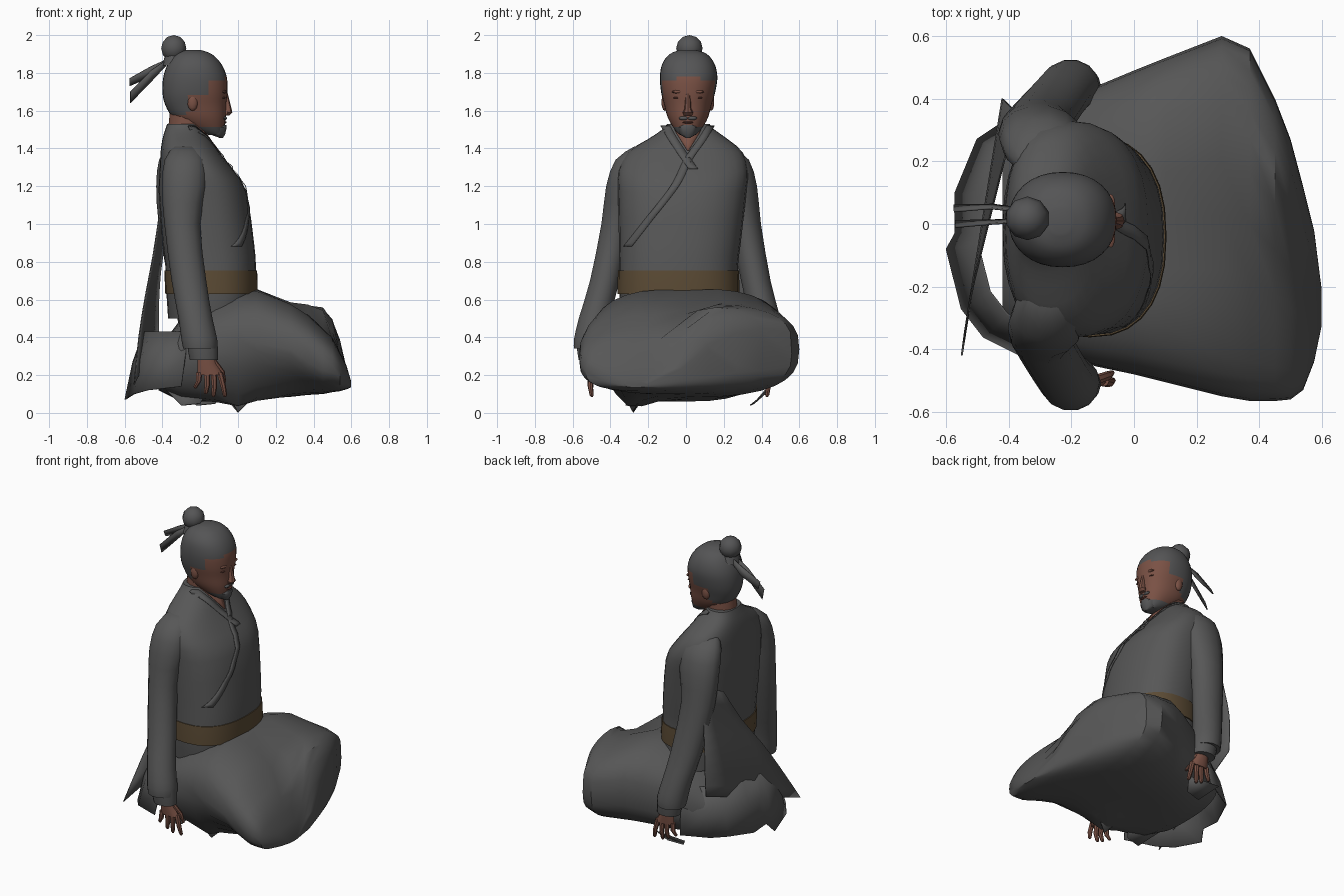
import bpy, bmesh, math
from mathutils import Vector

if "Cube" in bpy.data.objects:
    bpy.data.objects.remove(bpy.data.objects["Cube"])


def material(name, col):
    m = bpy.data.materials.new(name)
    m.diffuse_color = (*col, 1)
    m.use_nodes = True
    m.node_tree.nodes["Principled BSDF"].inputs["Base Color"].default_value = m.diffuse_color
    return m


ROBE = material("charcoal cloth", (0.095, 0.095, 0.095))
HAIR = material("grey hair", (0.09, 0.09, 0.092))
SKIN = material("brown skin", (0.195, 0.083, 0.059))
DARK = material("dark skin line", (0.11, 0.04, 0.03))
BELT = material("brown belt", (0.105, 0.07, 0.035))


def finish(name, bm, mats, rule=None, angle=40, thick=0):
    bmesh.ops.recalc_face_normals(bm, faces=bm.faces)
    if rule:
        for f in bm.faces:
            f.material_index = rule(f.calc_center_median())
    me = bpy.data.meshes.new(name)
    bm.to_mesh(me)
    bm.free()
    ob = bpy.data.objects.new(name, me)
    bpy.context.collection.objects.link(ob)
    for m in mats:
        me.materials.append(m)
    if thick:
        s = ob.modifiers.new("thickness", 'SOLIDIFY')
        s.thickness, s.offset = thick, 0
    bpy.ops.object.select_all(action='DESELECT')
    ob.select_set(True)
    bpy.context.view_layer.objects.active = ob
    bpy.ops.object.shade_smooth_by_angle(angle=math.radians(angle))
    return ob


def dense(rows, k):
    """Catmull-Rom interpolation of section rows."""
    out = []
    for i in range(len(rows) - 1):
        p = [rows[max(0, min(len(rows) - 1, i + j))] for j in (-1, 0, 1, 2)]
        for s in range(k):
            t = s / k
            out.append(tuple(0.5 * (2 * b + (c - a) * t + (2 * a - 5 * b + 4 * c - d) * t * t
                                    + (3 * b - a - 3 * c + d) * t ** 3) for a, b, c, d in zip(*p)))
    return out + [rows[-1]]


def sweep_ring(r, n, p):
    t, a0, a1, b0, b1 = r
    for i in range(n):
        c, s = math.cos(2 * math.pi * i / n), math.sin(2 * math.pi * i / n)
        yield ((a0 + a1) / 2 + (a1 - a0) / 2 * math.copysign(abs(c) ** (2 / p), c),
               (b0 + b1) / 2 + (b1 - b0) / 2 * math.copysign(abs(s) ** (2 / p), s))


def loft(name, rows, mats, n=16, p=2.0, k=1, along='Z', rule=None, tweak=None, angle=40):
    """Closed loft; each row is (position, a_min, a_max, b_min, b_max)."""
    bm = bmesh.new()
    rings = []
    for r in dense(rows, k):
        co = [Vector((a, b, r[0]) if along == 'Z' else (r[0], a, b)) for a, b in sweep_ring(r, n, p)]
        rings.append([bm.verts.new(tweak(v, r) if tweak else v) for v in co])
    for u, v in zip(rings, rings[1:]):
        for i in range(n):
            bm.faces.new((u[i], u[(i + 1) % n], v[(i + 1) % n], v[i]))
    bm.faces.new(rings[0])
    bm.faces.new(rings[-1])
    return finish(name, bm, mats, rule, angle)


def sheet(name, rows, mat, thick=0.006):
    bm = bmesh.new()
    vs = [[bm.verts.new(c) for c in r] for r in rows]
    for u, v in zip(vs, vs[1:]):
        for i in range(len(u) - 1):
            bm.faces.new((u[i], u[i + 1], v[i + 1], v[i]))
    return finish(name, bm, [mat], thick=thick)


def ball(name, loc, size, mat, seg=12):
    bm = bmesh.new()
    bmesh.ops.create_uvsphere(bm, u_segments=seg, v_segments=seg // 2 + 1, radius=1)
    for v in bm.verts:
        v.co = Vector(a * b for a, b in zip(v.co, size)) + Vector(loc)
    return finish(name, bm, [mat])


# Torso of the robe and belt
torso = [(0.5, -.37, .08, -.34, .27), (.65, -.38, .098, -.355, .275), (.78, -.385, .095, -.355, .275),
         (.9, -.4, .085, -.355, .29), (1.17, -.42, .045, -.36, .32), (1.28, -.415, -.02, -.36, .33),
         (1.38, -.41, -.1, -.31, .30), (1.45, -.4, -.15, -.2, .22), (1.5, -.385, -.19, -.125, .15),
         (1.53, -.375, -.21, -.1, .125)]
loft("robe_torso", torso, [ROBE], n=28, p=2.4, k=2)
loft("belt", [(.63, -.385, .104, -.362, .282), (.7, -.388, .104, -.362, .282), (.755, -.39, .101, -.36, .28)],
     [BELT], n=28, p=2.4)


def chest(y, z, lift):
    """Point on the torso front at (y, z)."""
    t, x0, x1, y0, y1 = min(dense(torso, 8), key=lambda r: abs(r[0] - z))
    q = min(.98, abs((y - (y0 + y1) / 2) / ((y1 - y0) / 2)))
    return ((x0 + x1) / 2 + (x1 - x0) / 2 * (1 - q ** 2.4) ** (1 / 2.4) + lift, y, z)


# Bare neck opening and crossed collar bands
sheet("neck_opening", [[chest(.01 + s * w, z, .004) for s in (-1, 0, 1)]
                       for z, w in ((1.39, .004), (1.44, .035), (1.48, .06), (1.52, .08))], SKIN, .004)


def band(name, path, w, lift):
    sheet(name, [[chest(y - w, z, lift), chest(y, z, lift), chest(y + w, z, lift)]
                 for y, z in dense(path, 5)], ROBE, .003)


band("collar_right", [(-.11, 1.52), (-.07, 1.45), (-.01, 1.36), (.04, 1.29)], .025, .003)
band("collar_left", [(.13, 1.52), (.08, 1.44), (.01, 1.34), (-.06, 1.2), (-.2, 1.02), (-.31, .88)], .022, .003)

# Sleeves, cuffs and hands on both sides
arm = [(1.41, -.28, -.225, .06, .05), (1.34, -.28, -.285, .108, .09), (1.2, -.285, -.335, .118, .09),
       (1.0, -.295, -.365, .095, .085), (.7, -.26, -.43, .092, .08), (.5, -.225, -.485, .09, .085),
       (.39, -.205, -.505, .095, .09), (.34, -.2, -.51, .09, .085)]
cuff = [(.38, -.19, -.51, .08, .07), (.33, -.185, -.51, .08, .068), (.28, -.18, -.51, .075, .06)]
palm = [(.33, -.175, -.505, .04, .03), (.26, -.165, -.505, .05, .026), (.2, -.148, -.503, .068, .02)]
tips = [(-.205, -.225, .13), (-.165, -.17, .1), (-.13, -.13, .085), (-.098, -.07, .085)]
for side, f in (("right", 1), ("left", -.86)):
    def conv(rows):
        back = 0 if f > 0 else .03
        return [(z, x - a - back * min(1, max(0, z - .4) * 2), x + a, y * f - b, y * f + b) for z, x, y, a, b in rows]
    loft(side + "_sleeve", conv(arm), [ROBE], n=14, k=2)
    loft(side + "_cuff", conv(cuff), [ROBE], n=14)
    loft(side + "_palm", conv(palm), [SKIN], n=10)
    for i, (xa, xb, z) in enumerate(tips):
        xm = (xa + xb) / 2
        loft(f"{side}_finger_{i}", conv([(.215, xa, -.503, .018, .016), ((.2 + z) / 2, xm + .005, -.507, .015, .014),
                                         (z + .01, xb, -.5, .012, .011), (z, xb, -.498, .006, .006)]), [SKIN], n=7)
    loft(side + "_thumb", conv([(.28, -.13, -.5, .016, .016), (.22, -.085, -.485, .015, .015),
                                (.16, -.07, -.475, .008, .008)]), [SKIN], n=7)


def ramp(v, a, b):
    t = max(0, min(1, (v - a) / (b - a)))
    return t * t * (3 - 2 * t)


# Crossed legs under the robe: dip between thighs, raised left shin, low fold under the right thigh
def lap_shape(v, r):
    if v.z > (r[3] + r[4]) / 2:
        v.z -= .045 * math.exp(-((v.y + .02) / .12) ** 2) * ramp(v.x, .05, .2)
        v.z += .125 * ramp(v.x, .3, .46) * ramp(v.y, -.13, .06)
    elif r[4] - v.z > .05:
        v.z -= .07 * math.exp(-((v.y + .3) / .12) ** 2 - (v.x / .12) ** 2)
        v.z += .05 * ramp(-v.y, .3, .52) * ramp(.45 - v.x, 0, .2)
    return v


lap = [(-.42, -.3, .28, .12, .34), (-.3, -.4, .36, .06, .5), (-.12, -.455, .44, .06, .6),
       (0, -.48, .49, .07, .645), (.1, -.505, .53, .075, .66), (.28, -.55, .6, .085, .59),
       (.37, -.565, .56, .095, .53), (.45, -.565, .4, .1, .45), (.5, -.56, .27, .11, .4),
       (.54, -.53, .12, .115, .32), (.575, -.44, -.02, .125, .25), (.598, -.33, -.2, .135, .17)]
loft("folded_legs", lap, [ROBE], n=32, p=2.7, along='X', tweak=lap_shape, angle=32)

# Robe tail: hangs from the left arm, its free edge sweeping down to the right
free = [(-.415, .2, 1.06), (-.45, .06, .83), (-.49, -.1, .62), (-.525, -.25, .4), (-.55, -.42, .15)]
held = [(-.38, .35, 1.12), (-.39, .37, .9), (-.41, .39, .75), (-.42, .4, .6), (-.42, .39, .43)]
sheet("robe_back_panel", [[Vector(a).lerp(Vector(b), i / 4) for i in range(5)]
                          for a, b in zip(dense(free, 2), dense(held, 2))], ROBE)
# Skirt spread beneath the seat
hem = [(-.3, -.45, .14), (-.48, -.36, .12), (-.55, -.27, .1), (-.598, -.08, .07), (-.57, -.03, .13),
       (-.57, .1, .12), (-.5, .27, .14), (-.41, .33, .13), (-.25, .42, .14)]
sheet("seat_skirt", [[(x * s + c, y * s, z + (.43 - z) * h) for x, y, z in hem]
                     for s, c, h in ((.8, -.02, 1), (.93, 0, .55), (1, 0, 0))], ROBE)
# Hem folds reaching toward the ground under the seat
for i, (x, y) in enumerate(((-.28, -.3), (-.2, .36), (.0, -.28))):
    sheet(f"hem_fold_{i}", [[(x - .1, y + .08, .12), (x + .12, y + .06, .12)],
                            [(x - .02, y - .02, .04), (x + .08, y, .05) if i != 2 else (x, y, .003)]], ROBE)

# Neck and head
loft("neck", [(1.4, -.37, -.15, -.09, .11), (1.5, -.37, -.17, -.08, .1), (1.6, -.36, -.15, -.085, .105)], [SKIN], n=16)


def head_colour(c):
    d = abs(c.y - .01)
    top = c.z > (1.785 if d < .07 else 1.765)
    back = c.x < -.265 and c.z > 1.58
    side = c.x < -.15 and c.z > 1.68
    if top or back or side:
        return 1
    return 1 if c.z < 1.52 and -.24 < c.x and (d > .045 or c.z < 1.5) else 0


head = [(1.47, -.15, -.085, -.03, .05), (1.5, -.24, -.075, -.06, .08), (1.56, -.34, -.065, -.095, .115),
        (1.63, -.385, -.062, -.115, .135), (1.7, -.4, -.056, -.132, .155), (1.78, -.395, -.06, -.138, .166),
        (1.85, -.37, -.09, -.125, .15), (1.9, -.33, -.14, -.085, .11), (1.922, -.27, -.2, -.03, .05)]
loft("head", head, [SKIN, HAIR], n=32, p=2.2, k=4, rule=head_colour)

# Face details
loft("nose", [(1.575, -.08, -.045, -.012, .032), (1.59, -.08, -.03, -.018, .038), (1.61, -.08, -.034, -.008, .028),
              (1.69, -.08, -.054, -.002, .022)], [SKIN], n=8)
loft("goatee", [(1.455, -.095, -.08, 0, .02), (1.475, -.15, -.068, -.035, .055), (1.51, -.15, -.06, -.045, .065),
                (1.525, -.13, -.062, -.025, .045)], [HAIR], n=12)
ball("lips", (-.07, .01, 1.538), (.01, .03, .006), DARK)
for s in (-1, 1):
    ball("moustache", (-.073, .01 + s * .022, 1.56), (.015, .026, .011), HAIR)
    ball("eye", (-.077, .01 + s * .055, 1.668), (.01, .024, .005), DARK)
    ball("brow", (-.074, .01 + s * .052, 1.7), (.014, .034, .009), SKIN)
    ball("ear", (-.24, .01 + s * .122, 1.645), (.028, .018, .046), SKIN)

# Topknot with ribbons
loft("topknot_base", [(1.84, -.4, -.25, -.06, .09), (1.9, -.385, -.29, -.035, .065)], [HAIR], n=10)
ball("topknot", (-.34, .018, 1.93), (.07, .07, .07), HAIR, 10)
for y, zt, zb, e in ((.05, 1.77, 1.73, -.575), (.0, 1.7, 1.64, -.57)):
    sheet("ribbon", [[(-.37, .02 + (y - .02) * .7, 1.875), (-.37, .03 + (y - .02) * .7, 1.85)],
                     [(-.46, y, 1.835 - (1.77 - zt) * .3), (-.45, y + .012, 1.785 - (1.77 - zt) * .3)],
                     [(e, y - .01, zt), (e, y + .01, zb)]], ROBE)
